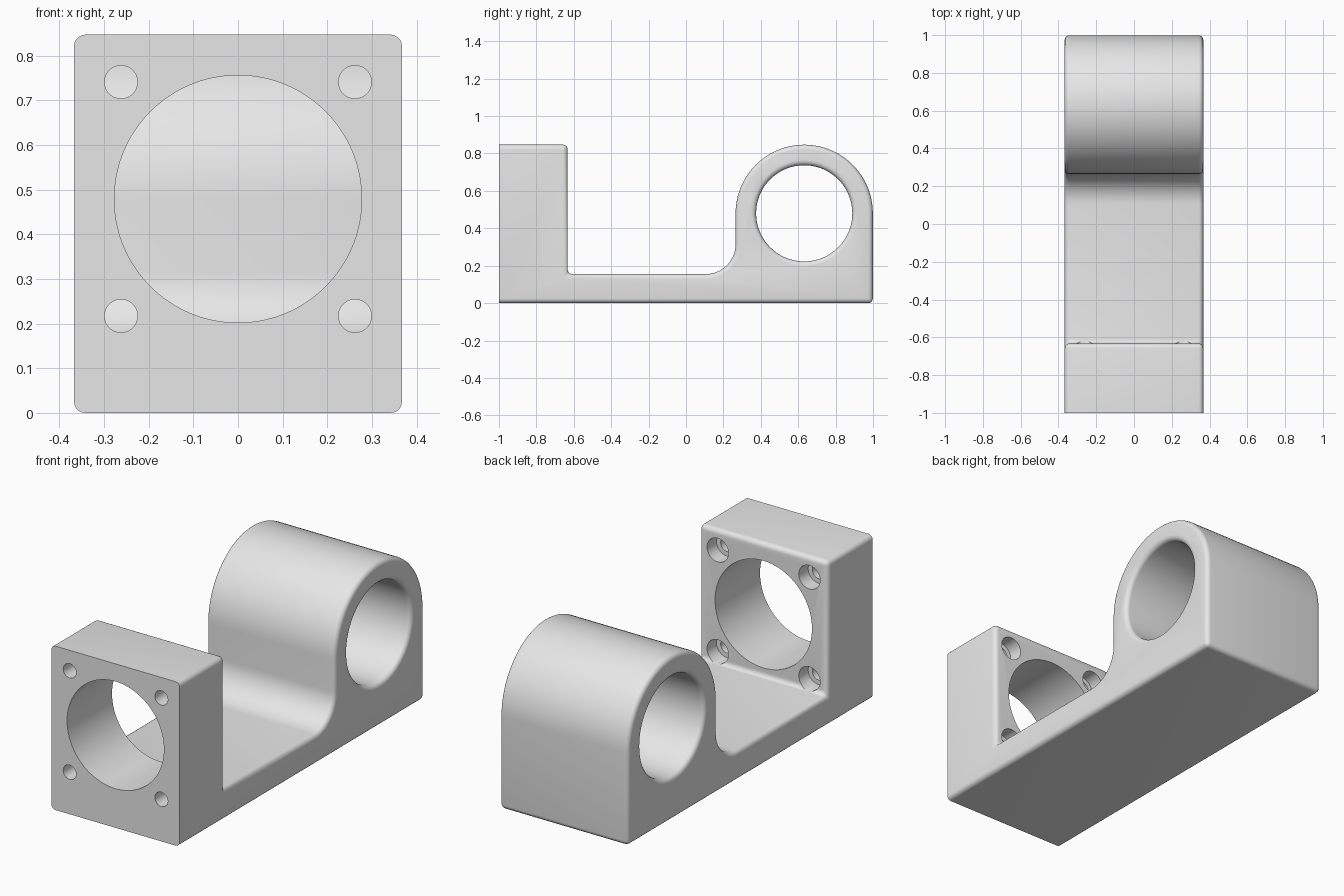
import bpy, bmesh, math
from mathutils import Matrix

if "Cube" in bpy.data.objects:
    bpy.data.objects.remove(bpy.data.objects["Cube"])

W, R = 0.367, 0.025              # half width, edge rounding
CY, CZ, RO, RI = 0.632, 0.48, 0.367, 0.257   # barrel centre and radii

grey = bpy.data.materials.new("plain grey")
grey.diffuse_color = (0.8, 0.8, 0.8, 1)
grey.use_nodes = True
grey.node_tree.nodes["Principled BSDF"].inputs["Base Color"].default_value = grey.diffuse_color


def to_object(bm, name):
    bmesh.ops.recalc_face_normals(bm, faces=bm.faces)
    mesh = bpy.data.meshes.new(name)
    bm.to_mesh(mesh)
    bm.free()
    mesh.materials.append(grey)
    ob = bpy.data.objects.new(name, mesh)
    bpy.context.collection.objects.link(ob)
    return ob


def lathe(name, profile, axis, loc, steps):
    """Closed solid turned from (position, radius) pairs around an axis."""
    bm = bmesh.new()
    rings = [[bm.verts.new((r * math.cos(2 * math.pi * i / steps),
                            r * math.sin(2 * math.pi * i / steps), p))
              for i in range(steps)] for p, r in profile]
    for a, b in zip(rings, rings[1:]):
        for i in range(steps):
            j = (i + 1) % steps
            bm.faces.new((a[i], a[j], b[j], b[i]))
    bm.faces.new(rings[0])
    bm.faces.new(rings[-1])
    turn = (Matrix.Rotation(math.pi / 2, 4, 'Y') if axis == 'X'
            else Matrix.Rotation(-math.pi / 2, 4, 'X'))
    bm.transform(Matrix.Translation(loc) @ turn)
    ob = to_object(bm, name)
    ob.hide_render = True
    return ob


def arc(cy, cz, r, a0, a1, n):
    return [(cy + r * math.cos(math.radians(a0 + (a1 - a0) * i / n)),
             cz + r * math.sin(math.radians(a0 + (a1 - a0) * i / n)))
            for i in range(n + 1)]


# Side profile: flange, base, large fillet and barrel; the front is left long
outline = [(-1.2, 0), (CY + RO, 0)]
outline += arc(CY, CZ, RO, 0, 180, 48)
outline += arc(CY - RO - 0.16, 0.315, 0.16, 0, -90, 14)
outline += [(-0.633, 0.155), (-0.633, CZ + RO), (-1.2, CZ + RO)]
bm = bmesh.new()
face = bm.faces.new([bm.verts.new((-W, y, z)) for y, z in outline])
out = bmesh.ops.extrude_face_region(bm, geom=[face])
bmesh.ops.translate(bm, vec=(2 * W, 0, 0),
                    verts=[v for v in out["geom"] if isinstance(v, bmesh.types.BMVert)])
bracket = to_object(bm, "bracket")

# Rounded edges
bev = bracket.modifiers.new("round edges", 'BEVEL')
bev.width, bev.segments = R, 5
bev.limit_method, bev.angle_limit = 'ANGLE', math.radians(40)
bev.use_clamp_overlap = False

# Trim that leaves a crisp front face
bm = bmesh.new()
bmesh.ops.create_cube(bm, size=1)
bm.transform(Matrix.Translation((0, -1.5, 0.5)) @ Matrix.Diagonal((2, 1, 2, 1)))
trim = to_object(bm, "front_trim")
trim.hide_render = True

# Barrel bore with rounded rims
rim = [(W - R + R * math.sin(t), RI + R * (1 - math.cos(t)))
       for t in (math.pi / 2 * i / 5 for i in range(6))]
rim.append((W + 0.05, RI + R))
bore = lathe("barrel_bore", [(-p, r) for p, r in reversed(rim)] + rim, 'X', (0, CY, CZ), 80)

# Flange bore and counterbored screw holes
cutters = [trim, bore,
           lathe("flange_bore", [(-1.1, 0.277), (-0.5, 0.277)], 'Y', (0, 0, 0.479), 80)]
for x in (-0.262, 0.262):
    for z in (0.217, 0.741):
        cutters.append(lathe("screw_hole",
                             [(-1.1, 0.037), (-0.71, 0.037), (-0.71, 0.061), (-0.56, 0.061)],
                             'Y', (x, 0, z), 32))
for c in cutters:
    m = bracket.modifiers.new(c.name, 'BOOLEAN')
    m.operation, m.solver, m.object = 'DIFFERENCE', 'EXACT', c

# Apply everything, remove the cutters and shade
bpy.context.view_layer.objects.active = bracket
bracket.select_set(True)
for m in list(bracket.modifiers):
    bpy.ops.object.modifier_apply(modifier=m.name)
for c in cutters:
    bpy.data.objects.remove(c)
bpy.ops.object.shade_smooth_by_angle(angle=math.radians(30))
